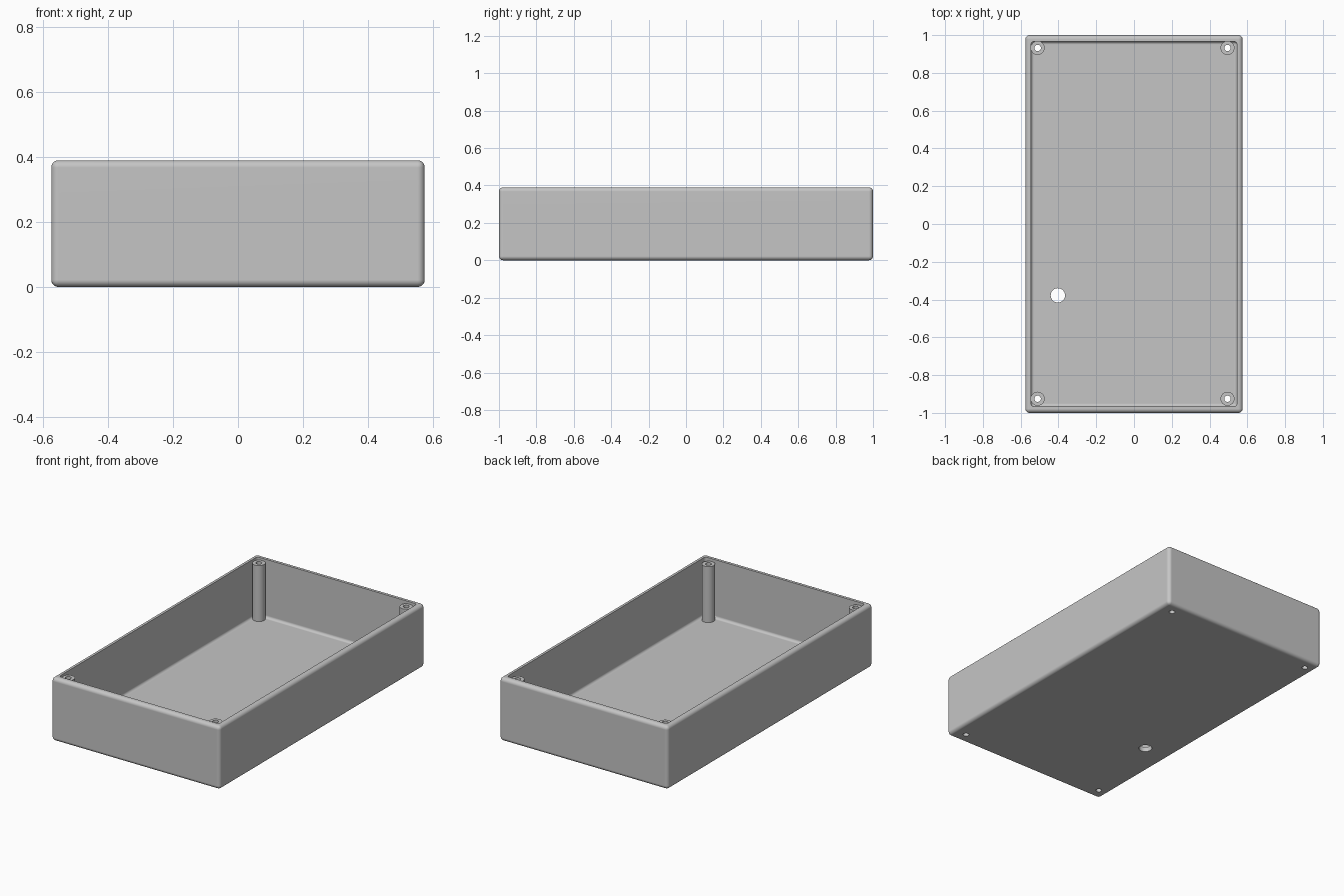
import bpy, bmesh, math
from mathutils import Vector, Matrix

cube = bpy.data.objects.get("Cube")
if cube:
    bpy.data.objects.remove(cube, do_unlink=True)

grey = bpy.data.materials.new("light grey plastic")
grey.use_nodes = True
COLOUR = (0.56, 0.56, 0.56, 1)
grey.diffuse_color = COLOUR
grey.node_tree.nodes["Principled BSDF"].inputs["Base Color"].default_value = COLOUR

HALF_X, HALF_Y, HEIGHT = 0.575, 1.0, 0.39
WALL, FLOOR = 0.03, 0.03
POSTS = [(x, y) for x in (-0.51, 0.495) for y in (-0.925, 0.932)]


def finish(bm, name):
    bmesh.ops.recalc_face_normals(bm, faces=bm.faces)
    mesh = bpy.data.meshes.new(name)
    bm.to_mesh(mesh)
    bm.free()
    mesh.materials.append(grey)
    obj = bpy.data.objects.new(name, mesh)
    bpy.context.collection.objects.link(obj)
    return obj


def select_only(obj):
    bpy.ops.object.select_all(action='DESELECT')
    obj.select_set(True)
    bpy.context.view_layer.objects.active = obj


def rounded_box(name, half_x, half_y, z0, z1, radius):
    bm = bmesh.new()
    size = Matrix.Diagonal((2 * half_x, 2 * half_y, z1 - z0, 1))
    bmesh.ops.create_cube(bm, size=1, matrix=Matrix.Translation((0, 0, (z0 + z1) / 2)) @ size)
    bmesh.ops.bevel(bm, geom=bm.edges[:], offset=radius, offset_type='OFFSET',
                    segments=5, profile=0.5, affect='EDGES')
    return finish(bm, name)


def drill(name, x, y, radius):
    bm = bmesh.new()
    bmesh.ops.create_cone(bm, cap_ends=True, segments=32, radius1=radius, radius2=radius,
                          depth=0.2, matrix=Matrix.Translation((x, y, 0)))
    return finish(bm, name)


def tube(name, x, y, z0, z1, inner, outer):
    bm = bmesh.new()
    ring = [bm.verts.new(p) for p in ((inner, 0, z0), (outer, 0, z0), (outer, 0, z1), (inner, 0, z1))]
    edges = [bm.edges.new((ring[i], ring[(i + 1) % 4])) for i in range(4)]
    bmesh.ops.spin(bm, geom=ring + edges, cent=(0, 0, 0), axis=(0, 0, 1),
                   angle=2 * math.pi, steps=32, use_duplicate=False)
    bmesh.ops.remove_doubles(bm, verts=bm.verts, dist=0.0005)
    bmesh.ops.translate(bm, verts=bm.verts, vec=Vector((x, y, 0)))
    return finish(bm, name)


def subtract(target, cutter):
    cutter.hide_render = True
    mod = target.modifiers.new("cut", 'BOOLEAN')
    mod.operation = 'DIFFERENCE'
    mod.solver = 'EXACT'
    mod.object = cutter
    select_only(target)
    bpy.ops.object.modifier_apply(modifier=mod.name)
    bpy.data.objects.remove(cutter, do_unlink=True)


def smooth(obj):
    select_only(obj)
    bpy.ops.object.shade_smooth_by_angle(angle=math.radians(35))
    mod = obj.modifiers.new("even shading", 'WEIGHTED_NORMAL')
    mod.keep_sharp = True


# Open tray with rounded edges and a filleted interior
tray = rounded_box("enclosure_tray", HALF_X, HALF_Y, 0, HEIGHT, 0.022)
subtract(tray, rounded_box("cavity_cutter", HALF_X - WALL, HALF_Y - WALL - 0.004,
                           FLOOR, HEIGHT + 0.2, 0.016))

# Cable hole and screw holes through the floor
subtract(tray, drill("cable_hole_cutter", -0.403, -0.378, 0.038))
for px, py in POSTS:
    subtract(tray, drill("screw_hole_cutter", px, py, 0.017))
smooth(tray)

# Hollow screw posts in the corners
for px, py in POSTS:
    side = "left" if px > 0 else "right"
    end = "back" if py > 0 else "front"
    smooth(tube(f"{end}_{side}_screw_post", px, py, FLOOR - 0.01, 0.375, 0.017, 0.037))
